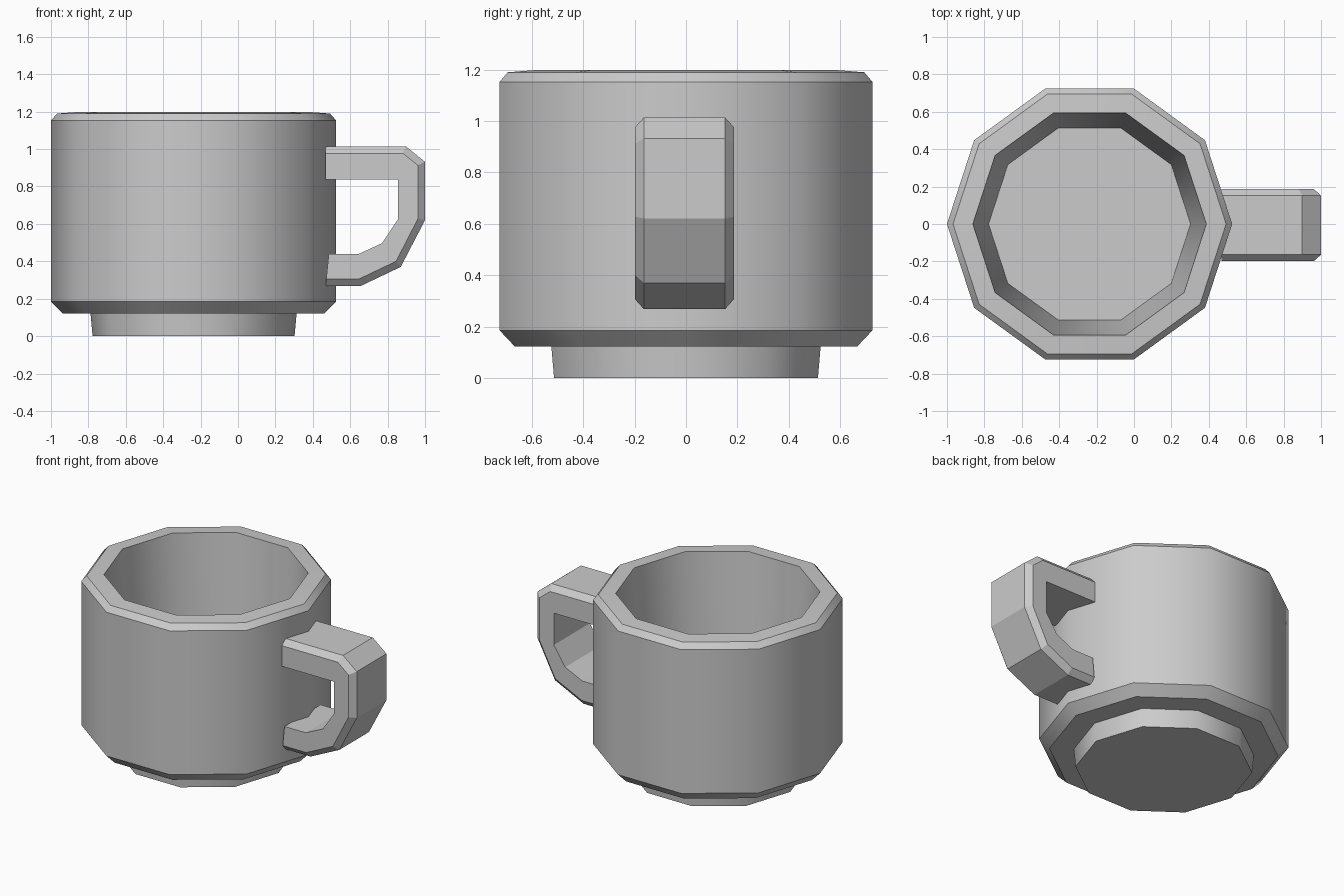
import bpy, bmesh, math

if "Cube" in bpy.data.objects:
    bpy.data.objects.remove(bpy.data.objects["Cube"])

SIDES = 10
CUP_X = -0.2375
HANDLE_Y = -0.006


def make_object(name, bm):
    bmesh.ops.recalc_face_normals(bm, faces=bm.faces)
    mesh = bpy.data.meshes.new(name)
    bm.to_mesh(mesh)
    bm.free()
    obj = bpy.data.objects.new(name, mesh)
    bpy.context.collection.objects.link(obj)
    return obj


def bridge(bm, a, b, closed=True):
    n = len(a)
    for i in range(n if closed else n - 1):
        j = (i + 1) % n
        bm.faces.new((a[i], a[j], b[j], b[i]))


# Cup: ten-sided lathe, from the foot up over the rim and down to the floor
profile = [(0.54, 0), (0.551, 0.122), (0.70, 0.122), (0.7625, 0.185),
           (0.7625, 1.153), (0.73, 1.19), (0.624, 1.198), (0.54, 0.012)]
bm = bmesh.new()
rings = []
for r, z in profile:
    angles = [2 * math.pi * i / SIDES for i in range(SIDES)]
    rings.append([bm.verts.new((CUP_X + r * math.cos(a), r * math.sin(a), z))
                  for a in angles])
for lower, upper in zip(rings, rings[1:]):
    bridge(bm, lower, upper)
bm.faces.new(rings[0])
bm.faces.new(rings[-1])
cup = make_object("cup_body", bm)
bpy.context.view_layer.objects.active = cup
cup.select_set(True)
bpy.ops.object.shade_smooth_by_angle(angle=math.radians(38))

# Handle: six-point section swept along the grip, bevelled on the outer side
outer = [(0.467, 1.014), (0.898, 1.014), (1.0, 0.932), (1.0, 0.62),
         (0.87, 0.37), (0.656, 0.268), (0.468, 0.268)]
shoulder = [(0.467, 0.977), (0.882, 0.977), (0.962, 0.913), (0.962, 0.628),
            (0.845, 0.40), (0.648, 0.306), (0.472, 0.306)]
inner = [(0.467, 0.838), (0.855, 0.838), (0.855, 0.838), (0.855, 0.624),
         (0.77, 0.497), (0.643, 0.438), (0.485, 0.438)]
bm = bmesh.new()
sections = []
for o, s, i in zip(outer, shoulder, inner):
    half = [(o, 0.158), (s, 0.192), (i, 0.192)]
    loop = half + [(p, -y) for p, y in reversed(half)]
    sections.append([bm.verts.new((p[0], HANDLE_Y + y, p[1])) for p, y in loop])
for a, b in zip(sections, sections[1:]):
    bridge(bm, a, b)
bm.faces.new(sections[0])
bm.faces.new(sections[-1])
bmesh.ops.remove_doubles(bm, verts=bm.verts, dist=0.0005)
make_object("handle", bm)
